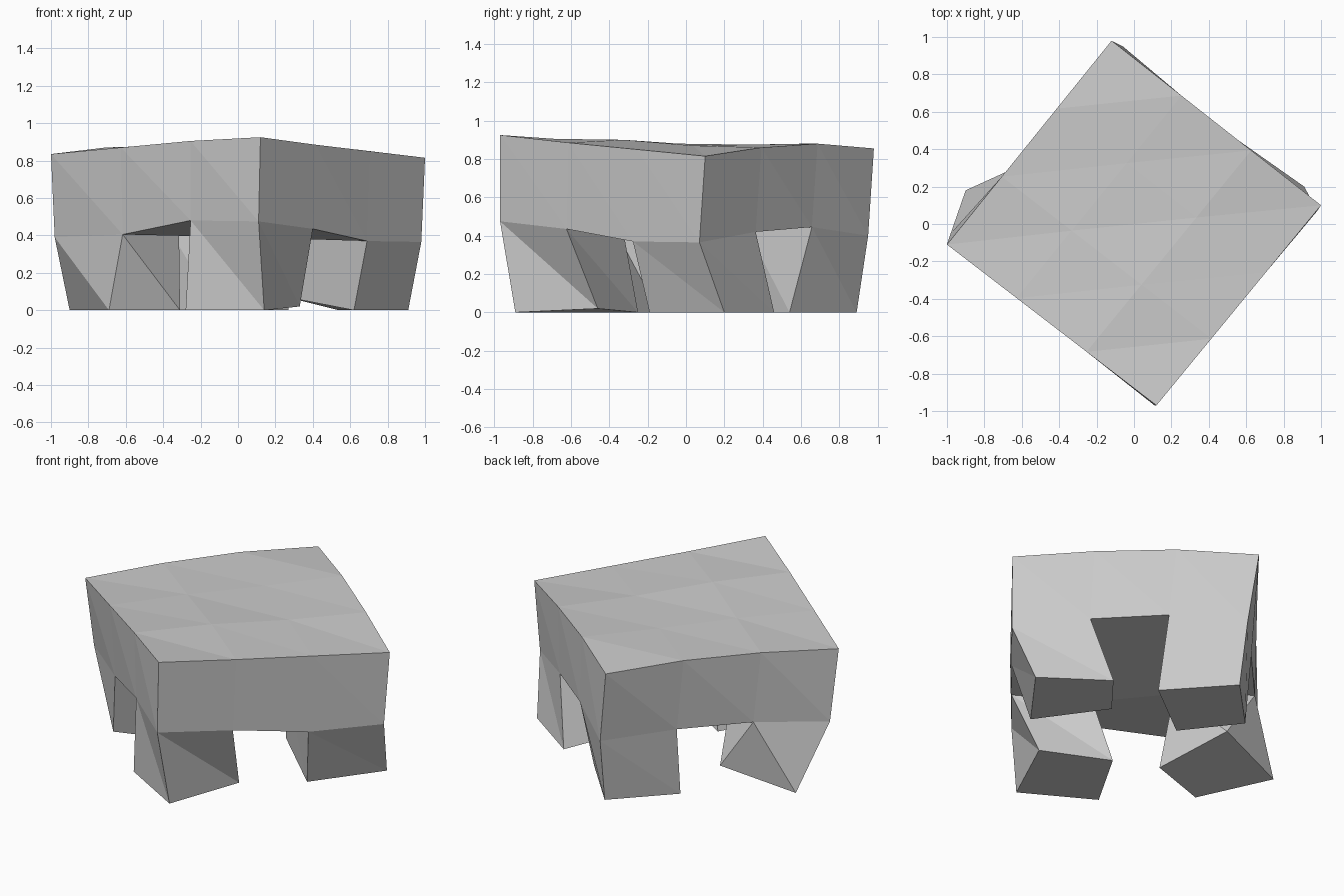
import bpy
import bmesh
from mathutils import Vector

if "Cube" in bpy.data.objects:
    bpy.data.objects.remove(bpy.data.objects["Cube"], do_unlink=True)

# One plain grey for the whole block
grey = bpy.data.materials.new("plain_grey")
grey.use_nodes = True
colour = (0.6, 0.6, 0.6, 1)
grey.diffuse_color = colour
grey.node_tree.nodes["Principled BSDF"].inputs["Base Color"].default_value = colour

bm = bmesh.new()
N = 3  # cells along each side of the slab


def layer(corners, heights):
    """Grid of vertices between four corners, with its own uneven heights."""
    front, right, back, left = (Vector(c) for c in corners)
    grid = {}
    for j, row in enumerate(heights):
        for i, z in enumerate(row):
            p = front.lerp(right, i / N).lerp(left.lerp(back, i / N), j / N)
            grid[i, j] = bm.verts.new((p.x, p.y, z))
    return grid


def cell(i, j):
    return [(i, j), (i + 1, j), (i + 1, j + 1), (i, j + 1)]


def walls(upper, lower):
    """Triangulated walls between two matching closed loops."""
    for k in range(len(upper)):
        n = (k + 1) % len(upper)
        bm.faces.new((upper[k], lower[k], lower[n]))
        bm.faces.new((upper[k], lower[n], upper[n]))


# Uneven top and underside of the slab
top = layer([(0.12, -0.97), (1.0, 0.10), (-0.12, 0.98), (-1.0, -0.11)],
            [(0.925, 0.885, 0.85, 0.815), (0.905, 0.90, 0.87, 0.86),
             (0.87, 0.88, 0.875, 0.88), (0.835, 0.87, 0.88, 0.855)])
under = layer([(0.11, -0.97), (0.98, 0.07), (-0.06, 0.95), (-0.98, -0.05)],
              [(0.475, 0.435, 0.37, 0.365), (0.48, 0.39, 0.42, 0.42),
               (0.405, 0.44, 0.43, 0.445), (0.39, 0.43, 0.43, 0.40)])

# Feet of the four corner legs, keyed by slab cell
feet = {
    (0, 0): [(0.14, -0.89, 0), (0.33, -0.46, 0.02), (-0.05, -0.25, 0), (-0.28, -0.65, 0)],
    (2, 0): [(0.62, -0.19, 0), (0.91, 0.20, 0), (0.54, 0.46, 0), (0.26, 0.11, 0.07)],
    (2, 2): [(-0.11, 0.25, 0), (0.27, 0.54, 0), (-0.05, 0.89, 0), (-0.36, 0.57, 0)],
    (0, 2): [(-0.69, -0.27, 0), (-0.31, -0.14, 0), (-0.45, 0.30, 0.10), (-0.90, 0.18, 0)],
}

for i in range(N):
    for j in range(N):
        a, b, c, d = (top[k] for k in cell(i, j))
        bm.faces.new((a, b, d))
        bm.faces.new((b, c, d))
        ring = [under[k] for k in cell(i, j)]
        if (i, j) in feet:
            # Leg: walls and sole
            foot = [bm.verts.new(p) for p in feet[i, j]]
            walls(ring, foot)
            bm.faces.new(foot[::-1])
        else:
            bm.faces.new(ring[::-1])

# Outer rim of the slab
rim = ([(k, 0) for k in range(N)] + [(N, k) for k in range(N)]
       + [(N - k, N) for k in range(N)] + [(0, N - k) for k in range(N)])
walls([top[k] for k in rim], [under[k] for k in rim])

mesh = bpy.data.meshes.new("stone_table")
bm.to_mesh(mesh)
bm.free()
mesh.materials.append(grey)
table = bpy.data.objects.new("stone_table", mesh)
bpy.context.collection.objects.link(table)
